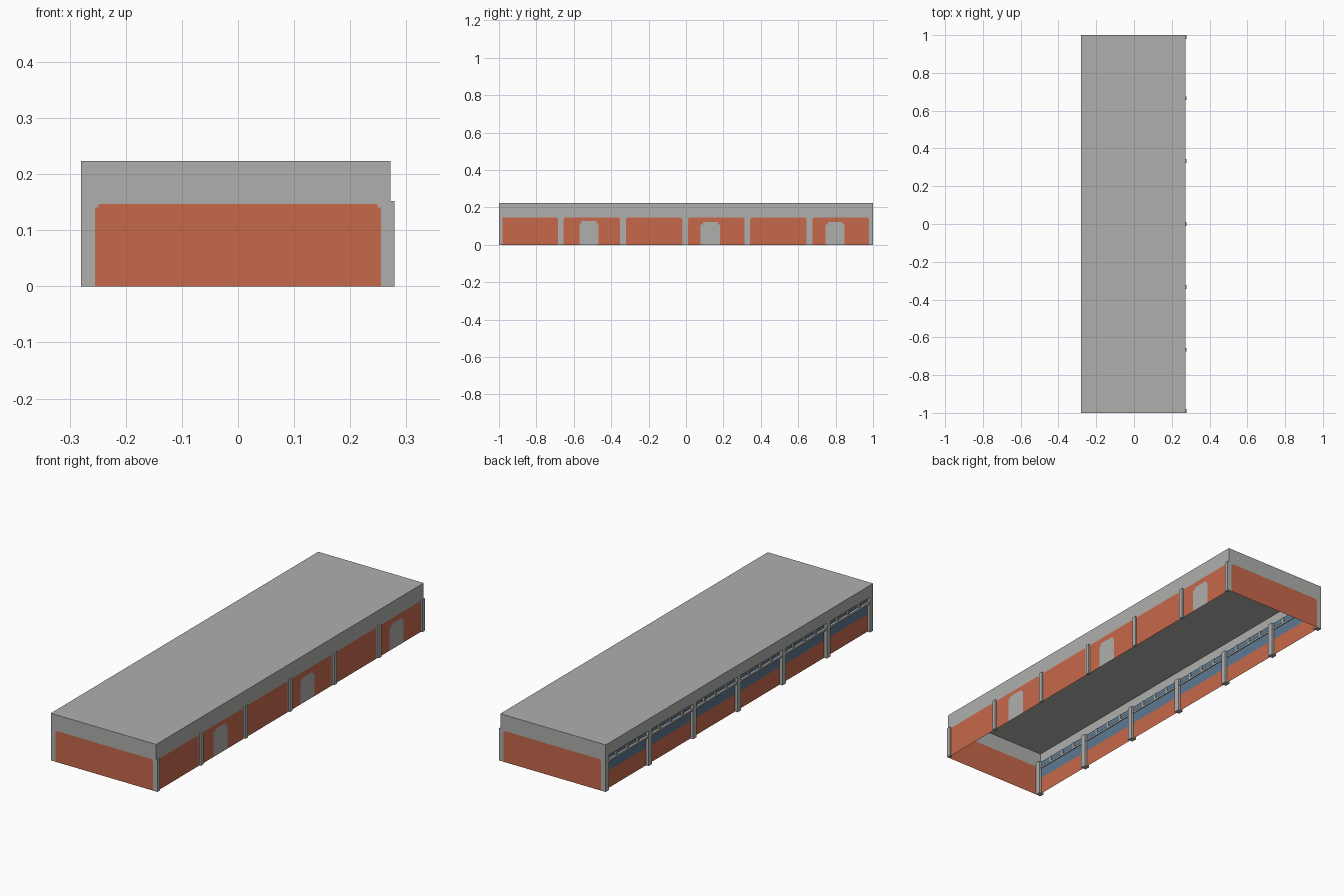
import bpy, bmesh

if "Cube" in bpy.data.objects:
    bpy.data.objects.remove(bpy.data.objects["Cube"])

def material(name, rgb):
    m = bpy.data.materials.new(name)
    m.diffuse_color = (*rgb, 1)
    m.use_nodes = True
    m.node_tree.nodes["Principled BSDF"].inputs["Base Color"].default_value = m.diffuse_color
    return m

MATS = [material("concrete_grey", (0.43, 0.43, 0.415)),
        material("brick_orange", (0.57, 0.14, 0.07)),
        material("window_blue", (0.11, 0.19, 0.285))]
GREY, BRICK, BLUE = 0, 1, 2

XL, XR, H = -0.28, 0.272, 0.223      # roof edges and height
XW, BAND = -0.266, 0.167             # recessed window wall, bottom of fascia
PILLARS = [-0.99, -0.666, -0.333, 0, 0.333, 0.666, 0.99]

def finish(name, bm):
    me = bpy.data.meshes.new(name)
    bm.to_mesh(me)
    bm.free()
    for m in MATS:
        me.materials.append(m)
    ob = bpy.data.objects.new(name, me)
    bpy.context.collection.objects.link(ob)
    return ob

def sheet(name, us, vs, place, rule, flip=False):
    """Flat panel cut along the us and vs lines, each cell coloured by rule."""
    us, vs = sorted(set(us)), sorted(set(vs))
    bm = bmesh.new()
    pts = [[bm.verts.new(place(u, v)) for v in vs] for u in us]
    for i in range(len(us) - 1):
        for j in range(len(vs) - 1):
            q = [pts[i][j], pts[i+1][j], pts[i+1][j+1], pts[i][j+1]]
            f = bm.faces.new(q[::-1] if flip else q)
            f.material_index = rule((us[i] + us[i+1]) / 2, (vs[j] + vs[j+1]) / 2)
    return finish(name, bm)

def boxes(name, items):
    """Joined boxes given as (x0, x1, y0, y1, z0, z1)."""
    bm = bmesh.new()
    for x0, x1, y0, y1, z0, z1 in items:
        for v in bmesh.ops.create_cube(bm, size=1)["verts"]:
            v.co = (x0 if v.co.x < 0 else x1, y0 if v.co.y < 0 else y1,
                    z0 if v.co.z < 0 else z1)
    return finish(name, bm)

def grey(u, v):
    return GREY

# Roof
sheet("roof", [XL, XR], [-1, 1], lambda u, v: (u, v, H), grey)

# End walls with a brick panel whose top corners are stepped
def end_rule(u, v):
    return BRICK if abs(u) < (0.255 if v < 0.14 else 0.249) and v < 0.147 else GREY

for name, y in (("front_wall", -1), ("back_wall", 1)):
    sheet(name, [XL, -0.255, -0.249, 0.249, 0.255, XR], [0, 0.14, 0.147, H],
          lambda u, v, y=y: (u, y, v), end_rule, flip=y > 0)

# Door wall: six brick panels and three doors with clipped tops
panels = [(-0.987 + i * 0.3325, -0.685 + i * 0.3325) for i in range(6)]
doors = [(-0.57, -0.467, 0.127), (0.078, 0.182, 0.121), (0.746, 0.848, 0.121)]

def door_rule(u, v):
    for a, b, top in doors:
        inset = 0.012 if v > top - 0.012 else 0
        if a + inset < u < b - inset and v < top:
            return GREY
    inset = 0.006 if v > 0.141 else 0
    return BRICK if v < 0.147 and any(a + inset < u < b - inset for a, b in panels) else GREY

cuts_u, cuts_v = [-1, 1], [0, 0.141, 0.147, H]
for a, b in panels:
    cuts_u += [a, a + 0.006, b - 0.006, b]
for a, b, top in doors:
    cuts_u += [a, a + 0.012, b - 0.012, b]
    cuts_v += [top - 0.012, top]
sheet("door_wall", cuts_u, cuts_v, lambda u, v: (XR, u, v), door_rule)

# Window side: fascia, soffit and recessed wall of brick below glass
sheet("fascia", [-1, 1], [BAND, H], lambda u, v: (XL, u, v), grey, flip=True)
sheet("soffit", [XL, XW], [-1, 1], lambda u, v: (u, v, BAND), grey, flip=True)
sheet("window_wall", [-1, 1], [0, 0.082, BAND], lambda u, v: (XW, u, v),
      lambda u, v: BRICK if v < 0.082 else BLUE, flip=True)

# Pillars on both long sides
boxes("door_side_pillars", [(0.265, 0.279, y - 0.01, y + 0.01, 0, 0.152) for y in PILLARS])
boxes("window_side_pillars",
      [(XL, -0.254, max(y - 0.013, -1), min(y + 0.013, 1), 0, BAND) for y in PILLARS])

# Ledge and short posts splitting the upper window strip
ledges, posts = [], []
for a, b in zip(PILLARS, PILLARS[1:]):
    ledges.append((-0.277, -0.262, a + 0.012, b - 0.012, 0.132, 0.141))
    for k in (1, 2, 3):
        y = a + (b - a) * k / 4
        posts.append((-0.274, -0.263, y - 0.005, y + 0.005, 0.141, BAND))
boxes("window_ledges", ledges)
boxes("window_posts", posts)
